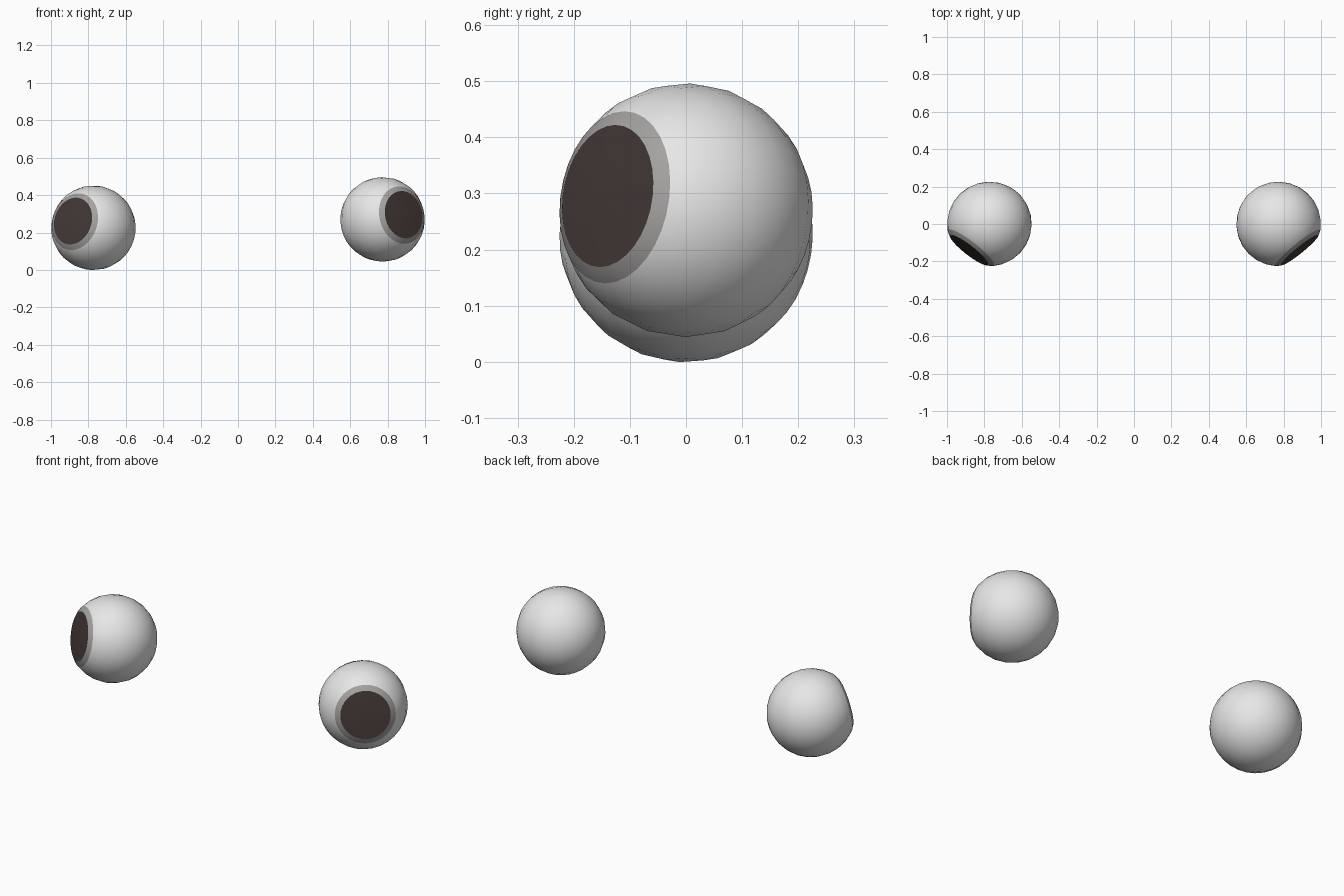
import bpy, bmesh, math
from mathutils import Vector

if "Cube" in bpy.data.objects:
    bpy.data.objects.remove(bpy.data.objects["Cube"])

R = 0.226          # eyeball radius
RING_R = 0.155     # outer radius of the grey iris ring
PUPIL_R = 0.128    # radius of the dark disc
SEGS = 32


def material(name, rgb):
    m = bpy.data.materials.new(name)
    m.diffuse_color = (*rgb, 1.0)
    m.use_nodes = True
    m.node_tree.nodes["Principled BSDF"].inputs["Base Color"].default_value = m.diffuse_color
    return m


MATS = [material("eye_white", (0.8, 0.8, 0.8)),
        material("iris_grey", (0.37, 0.36, 0.355)),
        material("pupil_dark", (0.056, 0.041, 0.039))]


def make_eye(name, centre, gaze):
    """Lathe an eyeball about its gaze axis, with a flattened iris and pupil."""
    # profile from the back pole to the iris edge: (radius, height, material of next band)
    edge = math.asin(RING_R / R)
    n = 10
    profile = []
    for i in range(1, n + 1):
        a = math.pi + (edge - math.pi) * i / n
        profile.append((R * math.sin(a), R * math.cos(a)))
    profile.append((PUPIL_R, 0.181))
    profile.append((PUPIL_R * 0.5, 0.185))

    bm = bmesh.new()
    rings = []
    for r, h in profile:
        rings.append([bm.verts.new((r * math.cos(2 * math.pi * k / SEGS),
                                    r * math.sin(2 * math.pi * k / SEGS), h))
                      for k in range(SEGS)])
    back = bm.verts.new((0, 0, -R))
    front = bm.verts.new((0, 0, 0.187))
    for k in range(SEGS):
        j = (k + 1) % SEGS
        bm.faces.new((back, rings[0][j], rings[0][k]))
        for i in range(len(rings) - 1):
            f = bm.faces.new((rings[i][k], rings[i][j], rings[i + 1][j], rings[i + 1][k]))
            # white ball, then one grey band, then the dark disc
            f.material_index = 0 if i < n - 1 else (1 if i == n - 1 else 2)
        bm.faces.new((rings[-1][k], rings[-1][j], front)).material_index = 2
    bmesh.ops.recalc_face_normals(bm, faces=bm.faces)

    me = bpy.data.meshes.new(name)
    bm.to_mesh(me)
    bm.free()
    for m in MATS:
        me.materials.append(m)
    ob = bpy.data.objects.new(name, me)
    bpy.context.collection.objects.link(ob)
    ob.location = centre
    ob.rotation_mode = 'QUATERNION'
    ob.rotation_quaternion = Vector(gaze).to_track_quat('Z', 'Y')

    bpy.ops.object.select_all(action='DESELECT')
    ob.select_set(True)
    bpy.context.view_layer.objects.active = ob
    bpy.ops.object.shade_smooth_by_angle(angle=math.radians(24))


# the two eyes, looking forward and outward
make_eye("left_eye", (-0.773, 0, 0.225), (-0.60, -0.77, 0.20))
make_eye("right_eye", (0.773, 0, 0.27), (0.62, -0.77, 0.14))
